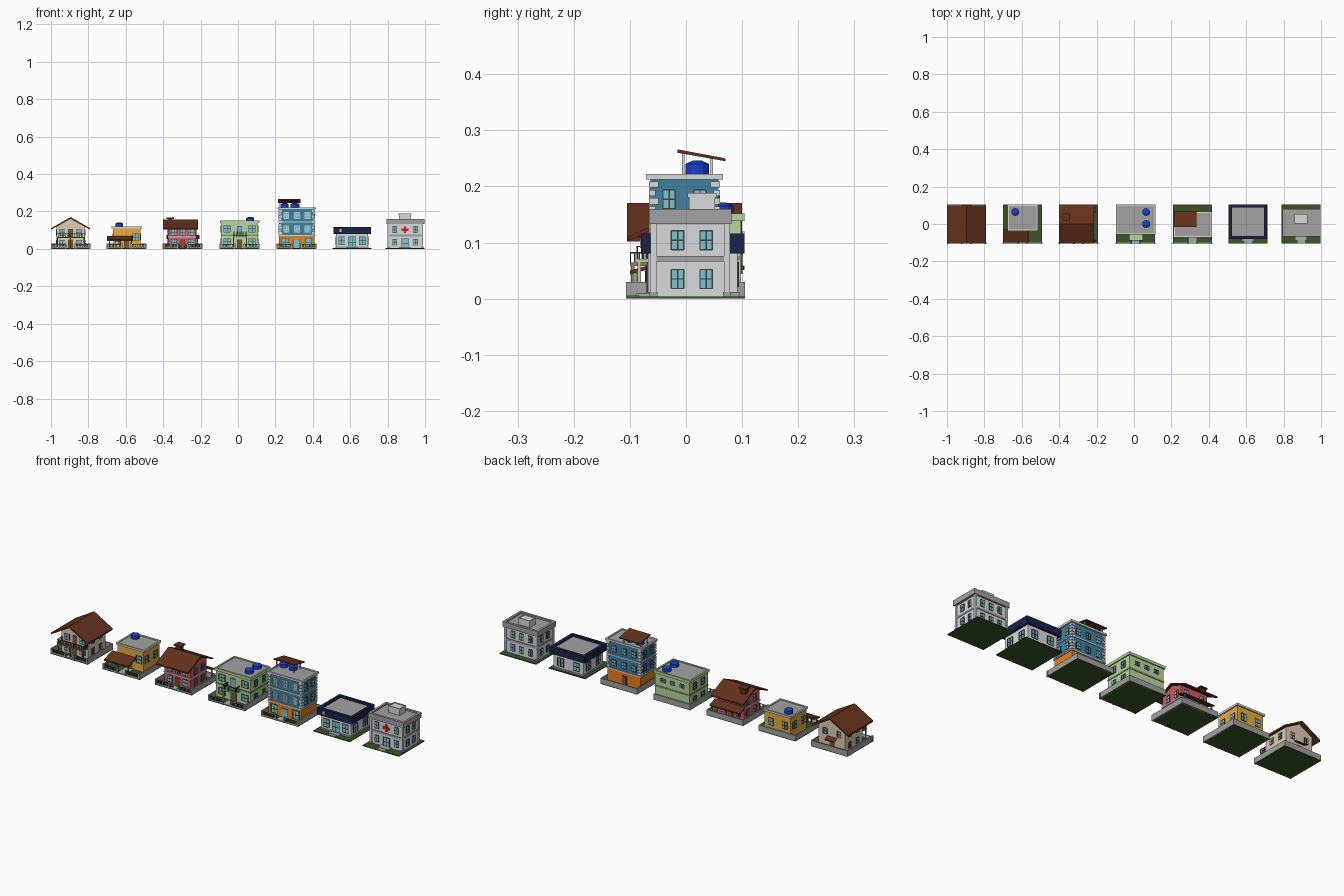
import bpy, bmesh, math
from mathutils import Matrix

if "Cube" in bpy.data.objects:
    bpy.data.objects.remove(bpy.data.objects["Cube"])

COL = dict(grass=(.04, .09, .02), stone=(.36, .36, .36), path=(.42, .42, .42), roof=(.13, .03, .012),
           cream=(.75, .62, .45), yellow=(.8, .42, .04), pink=(.62, .1, .13), green=(.48, .68, .35),
           dkgreen=(.2, .32, .12), teal=(.05, .22, .36), orange=(.8, .22, .01), white=(.68, .7, .72),
           navy=(.01, .015, .07), glass=(.2, .55, .62), dark=(.05, .05, .05), door=(.25, .08, .03),
           blue=(.01, .05, .6), red=(.75, .01, .01), wood=(.3, .2, .15), leaf=(.08, .25, .04), gold=(.8, .6, .1))
mats, parts = {}, {}
house, ox = "", 0.0


def bm_of(part, col):
    return parts.setdefault((house + "_" + part, col), bmesh.new())


def box(part, col, x0, x1, y0, y1, z0, z1):
    m = Matrix.Translation((ox + (x0 + x1) / 2, (y0 + y1) / 2, (z0 + z1) / 2)) @ \
        Matrix.Diagonal((x1 - x0, y1 - y0, z1 - z0, 1))
    bmesh.ops.create_cube(bm_of(part, col), size=1, matrix=m)


def prism(part, col, pts, axis, a, b):
    """Profile (u, z) extruded along axis from a to b."""
    bm = bm_of(part, col)
    put = (lambda u, z, t: (ox + t, u, z)) if axis == 'x' else (lambda u, z, t: (ox + u, t, z))
    f = bm.faces.new([bm.verts.new(put(u, z, a)) for u, z in pts])
    g = bmesh.ops.extrude_face_region(bm, geom=[f])['geom']
    d = (b - a, 0, 0) if axis == 'x' else (0, b - a, 0)
    bmesh.ops.translate(bm, vec=d, verts=[v for v in g if isinstance(v, bmesh.types.BMVert)])


def cyl(part, col, x, y, z0, z1, r0, r1, n=12):
    bmesh.ops.create_cone(bm_of(part, col), cap_ends=True, segments=n, radius1=r0, radius2=r1, depth=z1 - z0,
                          matrix=Matrix.Translation((ox + x, y, (z0 + z1) / 2)))


def tank(x, y, z):
    cyl("water_tank", 'blue', x, y, z, z + .018, .021, .021)
    cyl("water_tank", 'blue', x, y, z + .018, z + .024, .021, .008)


def ring(part, col, x0, x1, y0, y1, z0, z1, t):
    box(part, col, x0, x1, y0, y0 + t, z0, z1)
    box(part, col, x0, x1, y1 - t, y1, z0, z1)
    box(part, col, x0, x0 + t, y0 + t, y1 - t, z0, z1)
    box(part, col, x1 - t, x1, y0 + t, y1 - t, z0, z1)


def on_wall(body, side, part, col, u0, u1, z0, z1, d):
    """Thin box standing d proud of one wall of the body."""
    x0, x1, y0, y1 = body
    if side == 'F': box(part, col, u0, u1, y0 - d, y0 + .001, z0, z1)
    if side == 'B': box(part, col, u0, u1, y1 - .001, y1 + d, z0, z1)
    if side == 'L': box(part, col, x0 - d, x0 + .001, u0, u1, z0, z1)
    if side == 'R': box(part, col, x1 - .001, x1 + d, u0, u1, z0, z1)


def window(body, side, us, z, w=.022, h=.034, frame='dark', pane='glass'):
    for u in us:
        a, b, t = u - w / 2, u + w / 2, .0012
        on_wall(body, side, "windows", pane, a, b, z, z + h, .001)
        for c in (a, u, b):
            on_wall(body, side, "window_frames", frame, c - t, c + t, z, z + h, .0025)
        for c in (z, z + h / 2, z + h):
            on_wall(body, side, "window_frames", frame, a, b, c - t, c + t, .0025)


def door(body, side, u, z=.004, w=.024, h=.045, col='door'):
    on_wall(body, side, "door_frame", 'dark', u - w / 2 - .002, u + w / 2 + .002, z, z + h + .002, .0015)
    on_wall(body, side, "door", col, u - w / 2, u + w / 2, z, z + h, .003)


def railing(part, x0, x1, y0, y1, z0, z1, n, col='dark'):
    """Straight railing with balusters between two points."""
    t = .0012
    box(part, col, min(x0, x1) - t, max(x0, x1) + t, min(y0, y1) - t, max(y0, y1) + t, z1 - 2 * t, z1)
    for i in range(n + 1):
        x, y = x0 + (x1 - x0) * i / n, y0 + (y1 - y0) * i / n
        box(part, col, x - t, x + t, y - t, y + t, z0, z1)


def lot(name, cx, walls=True, y_path=-.06, h=.03):
    """Lawn, path, and the garden wall with front fence."""
    global house, ox
    house, ox = name, cx
    box("lawn", 'grass', -.105, .105, -.105, .105, 0, .004)
    box("path", 'path', -.02, .02, -.105, y_path, .002, .006)
    if walls:
        for s in (-1, 1):
            a, b = sorted((s * .099, s * .105))
            box("garden_wall", 'stone', a, b, -.105, .105, 0, h)
            a, b = sorted((s * .022, s * .105))
            box("garden_wall", 'stone', a, b, -.105, -.1, 0, .01)
            for p in (.025, .102):
                box("gate_pillars", 'stone', s * p - .004, s * p + .004, -.107, -.099, 0, h)
            railing("fence", s * .03, s * .1, -.1025, -.1025, .008, h - .004, 9)
        box("garden_wall", 'stone', -.105, .105, .099, .105, 0, h)


def flat_roof(body, top, o, rim, h=.01, t=.008):
    x0, x1, y0, y1 = body
    box("roof_slab", 'stone', x0 - .001, x1 + .001, y0 - .001, y1 + .001, top - h, top - .004)
    ring("parapet", rim, x0 - o, x1 + o, y0 - o, y1 + o, top - h, top, t)


def walls(body, col, z0, z1, part="walls"):
    box(part, col, *body, z0, z1)


# House 1: cream, two floors, gable roof, balcony
lot("cream_house", -.895)
b = (-.075, .077, -.06, .08)
prism("walls", 'cream', [(-.075, .002), (.077, .002), (.077, .118), (0, .162), (-.075, .118)], 'y', -.06, .08)
for s in (-1, 1):
    prism("roof", 'roof', [(0, .170), (s * .105, .11), (s * .105, .102), (0, .161)], 'y', -.105, .1)
box("balcony", 'wood', -.075, .077, -.1, -.06, .058, .064)
for x in (-.07, 0, .072):
    box("balcony_posts", 'wood', x - .003, x + .003, -.098, -.092, 0, .058)
railing("balcony_rail", -.073, .075, -.099, -.099, .062, .083, 16)
for x in (-.073, .075):
    railing("balcony_rail", x, x, -.099, -.06, .062, .083, 5)
door(b, 'F', 0)
door(b, 'F', .0, .064, .022, .04)
for z in (.016, .073):
    window(b, 'F', (-.045, .045), z, .03, .03)
    window(b, 'L', (-.02, .04), z, h=.03)
    window(b, 'R', (-.02, .04), z, h=.03)
window(b, 'B', (-.04, .04), .073, h=.03)
door(b, 'B', 0)
prism("rear_canopy", 'roof', [(.08, .066), (.103, .056), (.103, .051), (.08, .061)], 'x', -.028, .028)

# House 2: yellow, one floor, flat roof, front porch
lot("yellow_house", -.596, y_path=-.03)
b = (-.073, .076, -.032, .098)
walls(b, 'yellow', .002, .112)
flat_roof(b, .12, .006, 'white')
tank(-.039, .064, .117)
prism("porch_roof", 'roof', [(-.03, .07), (-.1, .05), (-.1, .043), (-.03, .063)], 'x', -.104, .034)
for x in (-.092, -.035, .027):
    box("porch_posts", 'wood', x - .003, x + .003, -.09, -.084, 0, .048)
door(b, 'F', 0)
window(b, 'F', (-.045,), .022, .03)
window(b, 'F', (.05,), .045, .032, .036)
for s in 'LR':
    window(b, s, (-.005, .065), .045, .028, .036)
window(b, 'B', (-.04, .04), .045, .028, .036)

# House 3: pink, two floors, wide roof with chimney, rear lean-to
lot("pink_house", -.297)
b = (-.077, .073, -.07, .06)
prism("walls", 'pink', [(-.07, .002), (.06, .002), (.06, .122), (0, .146), (-.07, .116)], 'x', -.077, .073)
for s in (-1, 1):
    prism("roof", 'roof', [(0, .157), (s * .103, .11), (s * .103, .103), (0, .15)], 'x', -.103, .083)
box("chimney", 'roof', -.08, -.05, .025, .05, .125, .158)
box("chimney_cap", 'roof', -.085, -.045, .018, .056, .161, .167)
box("chimney_vent", 'dark', -.075, -.055, .03, .045, .157, .162)
prism("rear_lean_to", 'roof', [(.058, .075), (.104, .058), (.104, .052), (.058, .069)], 'x', -.085, .09)
for x in (-.075, 0, .08):
    box("lean_to_posts", 'wood', x - .003, x + .003, .092, .098, 0, .058)
box("floor_band", 'white', -.08, .076, -.073, .063, .06, .065)
door(b, 'F', 0)
door(b, 'B', 0)
for z in (.018, .073):
    window(b, 'F', (-.045, .045), z, .028)
    window(b, 'L', (-.03, .03), z)
    window(b, 'R', (-.03, .03), z)
    window(b, 'B', (-.045, .045), z)
window(b, 'F', (0,), .073)
for i in range(6):
    x = -.085 + .034 * i
    cyl("flower_pots", 'door', x, -.09, .003, .013, .004, .006, 8)
    cyl("plants", 'leaf', x, -.09, .013, .026, .007, .002, 6)

# House 4: green, two floors, flat roof, centre balcony
lot("green_house", .008)
b = (-.098, .1, -.05, .098)
walls(b, 'green', .002, .145)
flat_roof(b, .152, .006, 'green', .014)
tank(.057, .064, .147)
tank(.057, 0, .147)
box("floor_band", 'dkgreen', -.1, .102, -.053, .1, .068, .076)
box("balcony", 'green', -.035, .04, -.088, -.05, .064, .071)
railing("balcony_rail", -.033, .038, -.087, -.087, .07, .094, 9)
for x in (-.033, .038):
    railing("balcony_rail", x, x, -.087, -.05, .07, .094, 4)
    box("balcony_posts", 'green', x - .003, x + .003, -.086, -.08, 0, .064)
door(b, 'F', 0)
door(b, 'F', 0, .077, .024, .042, 'glass')
for z in (.02, .09):
    window(b, 'F', (-.065, .067), z, .036)
    window(b, 'R', (-.01, .055), z, .026)
    window(b, 'L', (-.01, .055), z, .026)
window(b, 'B', (-.055, 0, .055), .1, .026, .018)

# House 5: apartment block, orange ground floor, roof canopy
lot("apartments", .313, y_path=-.062)
b = (-.093, .097, -.063, .058)
walls(b, 'orange', .002, .072, "ground_floor")
walls(b, 'teal', .072, .215, "upper_floors")
flat_roof(b, .222, .008, 'white', .01)
for z in (.068, .14):
    box("floor_band", 'white', -.097, .101, -.067, .062, z, z + .006)
# corner quoins
for i in range(9):
    e = .009 if i % 2 else .014
    z = .078 + i * .015
    for xa, xb in ((-.096, -.093 + e), (.097 - e, .1)):
        for ya, yb in ((-.066, -.063 + e), (.058 - e, .061)):
            box("quoins", 'white', xa, xb, ya, yb, z, z + .011)
for z in (.088, .16):
    window(b, 'F', (-.055, .002, .059), z, .028, .036, 'white')
    window(b, 'B', (-.055, .002, .059), z, .024, .03)
    for s in 'LR':
        window(b, s, (-.03, .025), z, .022, .034)
for u in (-.06, .064):
    window(b, 'F', (u,), .012, .036, .045)
door(b, 'F', 0, col='glass', w=.034)
door(b, 'B', 0)
tank(-.063, .02, .222)
tank(-.01, .02, .222)
prism("canopy", 'roof', [(-.015, .266), (.07, .25), (.07, .245), (-.015, .26)], 'x', -.098, .022)
for x in (-.088, .012):
    for y, z in ((-.005, .26), (.046, .25)):
        box("canopy_posts", 'white', x - .0025, x + .0025, y - .0025, y + .0025, .215, z)

# House 6: police station, one floor, navy fascia
lot("station", .61, False, y_path=-.07)
b = (-.085, .085, -.068, .092)
walls(b, 'white', .002, .1)
box("roof_slab", 'stone', -.09, .09, -.07, .095, .098, .106)
ring("fascia", 'navy', -.1, .1, -.08, .104, .08, .116, .015)
box("plinth", 'stone', -.088, .088, -.071, .095, .003, .012)
on_wall((-.1, .1, -.08, .104), 'F', "badge", 'gold', -.068, -.056, .09, .106, .002)
for s, us in (('F', (-.055, .055)), ('B', (-.045, .045)), ('L', (-.03, .05)), ('R', (-.03, .05))):
    window(b, s, us, .022, .034, .042)
window(b, 'F', (0,), .008, .04, .056)
box("front_step", 'path', -.03, .03, -.09, -.068, .003, .009)

# House 7: hospital, two floors, heavy parapet, roof box
lot("hospital", .893, False, y_path=-.06)
b = (-.088, .092, -.058, .073)
walls(b, 'white', .002, .14)
box("roof_slab", 'stone', -.09, .094, -.06, .075, .132, .152)
ring("parapet", 'stone', -.1, .104, -.066, .081, .133, .16, .012)
box("floor_band", 'stone', -.091, .095, -.061, .076, .066, .076)
for x in (-.088, .092):
    for y in (-.058, .073):
        box("corner_columns", 'white', x - .005, x + .005, y - .005, y + .005, .003, .134)
        box("column_feet", 'stone', x - .007, x + .007, y - .007, y + .007, .003, .012)
box("roof_box", 'white', -.032, .032, .005, .052, .15, .184)
ring("roof_box_rim", 'white', -.034, .034, .003, .054, .18, .188, .004)
for z in (.018, .087):
    for s in 'LR':
        window(b, s, (-.015, .036), z)
    window(b, 'F', (-.055, .057), z)
    window(b, 'B', (-.05, 0, .05), z)
window(b, 'F', (0,), .007, .036, .046)
on_wall(b, 'F', "cross", 'red', -.018, .018, .096, .108, .005)
on_wall(b, 'F', "cross", 'red', -.006, .006, .084, .12, .005)
box("front_step", 'path', -.03, .03, -.085, -.058, .003, .009)

# Turn collected part meshes into objects
for (name, col), bm in parts.items():
    bmesh.ops.recalc_face_normals(bm, faces=bm.faces)
    me = bpy.data.meshes.new(name)
    bm.to_mesh(me)
    bm.free()
    if col not in mats:
        mats[col] = bpy.data.materials.new(col)
        mats[col].diffuse_color = (*COL[col], 1)
    me.materials.append(mats[col])
    bpy.context.collection.objects.link(bpy.data.objects.new(name, me))

for m in bpy.data.materials:
    if m.users and not m.is_grease_pencil:
        m.use_nodes = True
        m.node_tree.nodes["Principled BSDF"].inputs["Base Color"].default_value = m.diffuse_color
